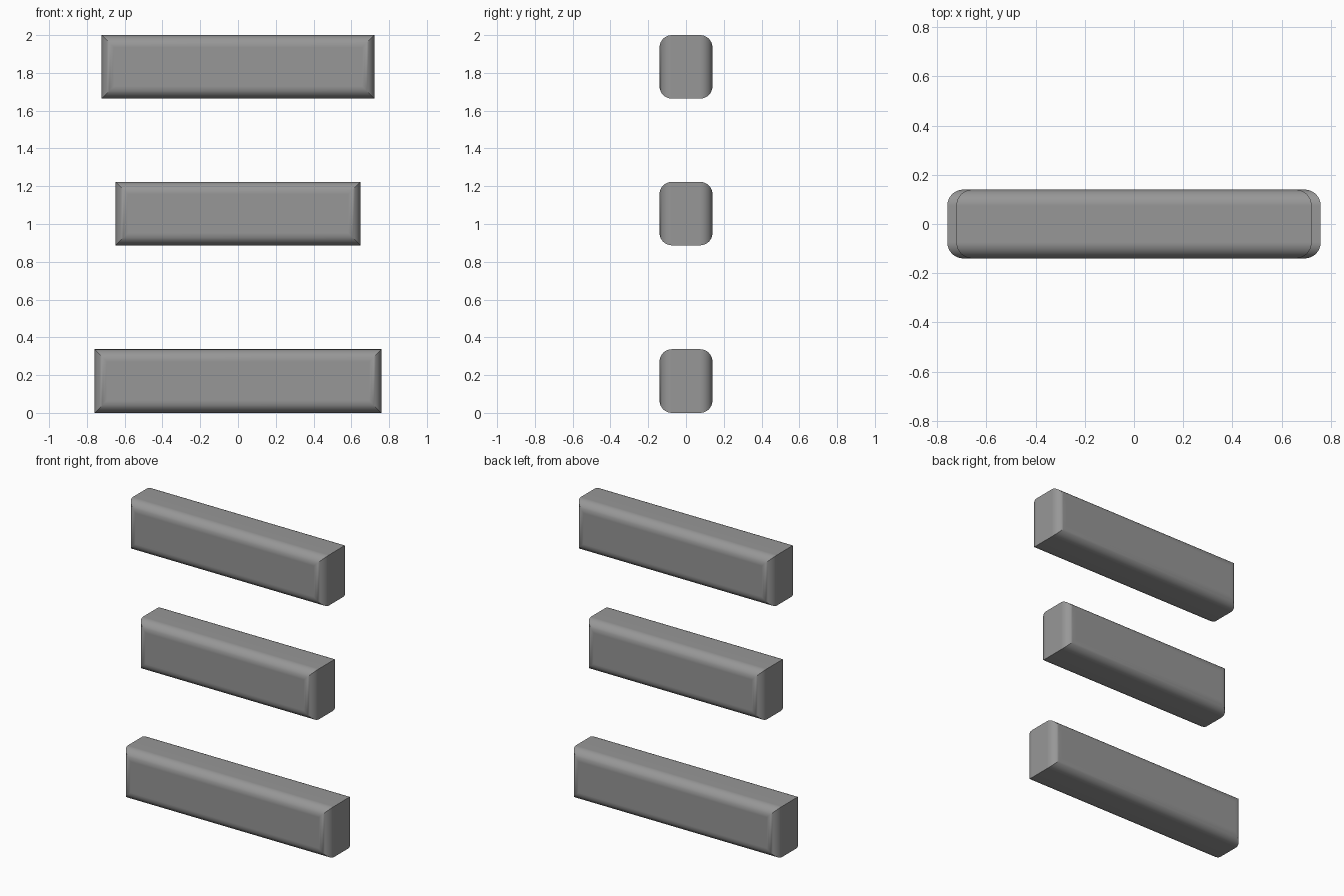
import bpy, bmesh, math

if "Cube" in bpy.data.objects:
    bpy.data.objects.remove(bpy.data.objects["Cube"])

HALF_DEPTH, RADIUS, STEPS = 0.14, 0.065, 8

# Dark grey shared by all bars
dark_grey = bpy.data.materials.new("dark_grey")
dark_grey.diffuse_color = (0.31, 0.31, 0.31, 1)
dark_grey.use_nodes = True
dark_grey.node_tree.nodes["Principled BSDF"].inputs["Base Color"].default_value = dark_grey.diffuse_color


def rounded_bar(name, half_width, z0, z1):
    """Rectangle lofted along y; front and back rims are rounded with mitred corners."""
    # (y, inset) profile of the rounded rim, front then mirrored to the back
    front = []
    for i in range(STEPS + 1):
        a = math.pi / 2 * i / STEPS
        front.append((-HALF_DEPTH + RADIUS * (1 - math.cos(a)),
                      RADIUS * (1 - math.sin(a))))
    profile = front + [(-y, inset) for y, inset in reversed(front)]

    bm = bmesh.new()
    rings = []
    for y, d in profile:
        w = half_width - d
        rings.append([bm.verts.new(p) for p in (
            (-w, y, z0 + d), (w, y, z0 + d), (w, y, z1 - d), (-w, y, z1 - d))])
    for a, b in zip(rings, rings[1:]):
        for i in range(4):
            j = (i + 1) % 4
            bm.faces.new((a[i], b[i], b[j], a[j]))
    bm.faces.new(rings[0])
    bm.faces.new(rings[-1])
    bmesh.ops.recalc_face_normals(bm, faces=bm.faces)

    mesh = bpy.data.meshes.new(name)
    bm.to_mesh(mesh)
    bm.free()
    mesh.materials.append(dark_grey)
    obj = bpy.data.objects.new(name, mesh)
    bpy.context.collection.objects.link(obj)
    bpy.ops.object.select_all(action='DESELECT')
    obj.select_set(True)
    bpy.context.view_layer.objects.active = obj
    bpy.ops.object.shade_smooth_by_angle(angle=math.radians(30))
    # Keep the large faces evenly shaded
    obj.modifiers.new("flat_faces", 'WEIGHTED_NORMAL').keep_sharp = True


# Three stacked bars
rounded_bar("bottom_bar", 0.759, 0.0, 0.337)
rounded_bar("middle_bar", 0.648, 0.887, 1.223)
rounded_bar("top_bar", 0.722, 1.664, 2.0)
